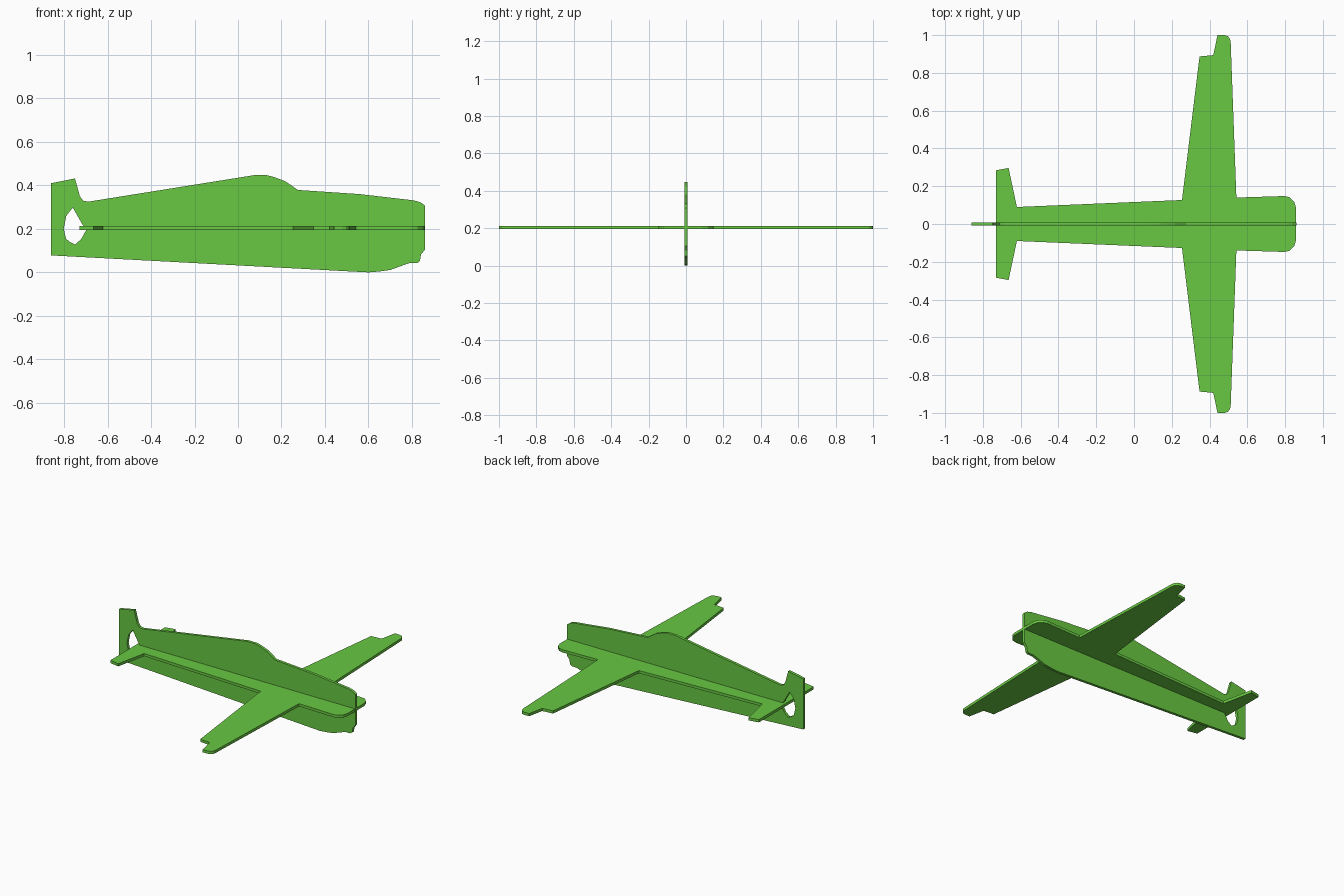
import bpy
from math import radians

if "Cube" in bpy.data.objects:
    bpy.data.objects.remove(bpy.data.objects["Cube"])

THICK = 0.018

green = bpy.data.materials.new("green_foam")
green.diffuse_color = (0.14, 0.58, 0.055, 1.0)
green.use_nodes = True
green.node_tree.nodes["Principled BSDF"].inputs["Base Color"].default_value = green.diffuse_color


def board(name, outlines, rotation, location):
    """Flat sheet cut from closed outlines; outlines after the first are holes."""
    curve = bpy.data.curves.new(name + "_outline", 'CURVE')
    curve.dimensions = '2D'
    curve.fill_mode = 'BOTH'
    curve.extrude = THICK / 2
    for pts in outlines:
        spline = curve.splines.new('POLY')
        spline.points.add(len(pts) - 1)
        for p, (u, v) in zip(spline.points, pts):
            p.co = (u, v, 0, 1)
        spline.use_cyclic_u = True
    temp = bpy.data.objects.new(name + "_outline", curve)
    bpy.context.collection.objects.link(temp)
    bpy.context.view_layer.update()
    depsgraph = bpy.context.evaluated_depsgraph_get()
    mesh = bpy.data.meshes.new_from_object(temp.evaluated_get(depsgraph))
    bpy.data.objects.remove(temp)
    mesh.name = name
    mesh.materials.clear()
    mesh.materials.append(green)
    for f in mesh.polygons:
        f.use_smooth = False
        f.material_index = 0
    obj = bpy.data.objects.new(name, mesh)
    obj.rotation_euler = rotation
    obj.location = location
    bpy.context.collection.objects.link(obj)
    return obj


# Upright side profile with fin, canopy and chin
side = [(-0.86, 0.078), (-0.86, 0.41), (-0.75, 0.432), (-0.728, 0.352),
        (-0.713, 0.33), (-0.69, 0.325), (0.073, 0.447), (0.133, 0.447),
        (0.165, 0.439), (0.216, 0.42), (0.276, 0.379), (0.56, 0.36),
        (0.81, 0.331), (0.84, 0.322), (0.86, 0.307), (0.86, 0.105),
        (0.842, 0.082), (0.837, 0.052), (0.825, 0.043), (0.786, 0.042),
        (0.70, 0.011), (0.65, 0.004), (0.60, 0.0)]

# Rudder opening in front of the fin post
opening = [(-0.76, 0.298), (-0.79, 0.26), (-0.802, 0.2), (-0.791, 0.155),
           (-0.777, 0.142), (-0.75, 0.128), (-0.722, 0.152), (-0.697, 0.197),
           (-0.714, 0.217)]

board("side_fuselage", [side, opening], (radians(90), 0, 0), (0, 0, 0))

# Flat board: half plan of tailplane, body, wing and nose, mirrored over y = 0
half = [(-0.73, 0.284), (-0.664, 0.297), (-0.62, 0.09), (0.254, 0.127),
        (0.347, 0.887), (0.42, 0.894), (0.442, 1.0), (0.479, 1.0),
        (0.497, 0.994), (0.508, 0.981), (0.512, 0.96), (0.542, 0.14),
        (0.796, 0.148), (0.825, 0.141), (0.848, 0.118), (0.858, 0.085)]
plan = half + [(x, -y) for x, y in reversed(half)]

board("wing_and_tailplane", [plan], (0, 0, 0), (0, 0, 0.204))
